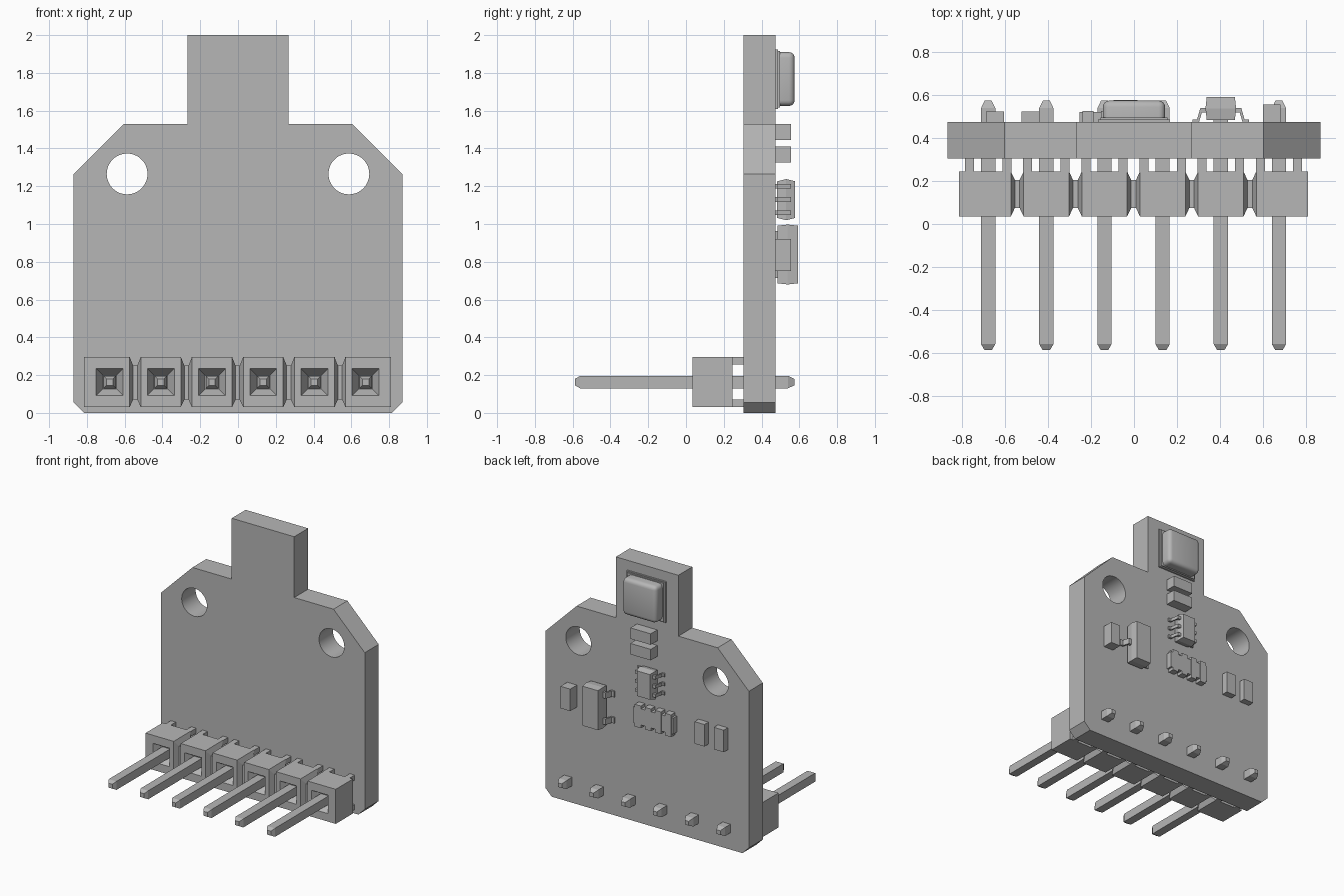
import bpy, bmesh, math

if "Cube" in bpy.data.objects:
    bpy.data.objects.remove(bpy.data.objects["Cube"])

grey = bpy.data.materials.new("plain grey")
grey.use_nodes = True
COLOUR = (0.47, 0.47, 0.47, 1)
grey.diffuse_color = COLOUR
grey.node_tree.nodes["Principled BSDF"].inputs["Base Color"].default_value = COLOUR

BACK = 0.475      # rear face of the board
FRONT = 0.305     # front face of the board
PITCH = 0.271
PIN_Z = 0.163
PIN_X = [(i - 2.5) * PITCH - 0.002 for i in range(6)]


def finish(name, bm, smooth=False):
    bmesh.ops.recalc_face_normals(bm, faces=bm.faces)
    mesh = bpy.data.meshes.new(name)
    bm.to_mesh(mesh)
    bm.free()
    mesh.materials.append(grey)
    obj = bpy.data.objects.new(name, mesh)
    bpy.context.collection.objects.link(obj)
    if smooth:
        activate(obj)
        bpy.ops.object.shade_smooth_by_angle(angle=math.radians(35))
    return obj


def activate(obj):
    bpy.ops.object.select_all(action='DESELECT')
    obj.select_set(True)
    bpy.context.view_layer.objects.active = obj


def loft(bm, axis, sections):
    """Skin rectangles (position, u0, u1, v0, v1) along the x or y axis."""
    rings = []
    for p, u0, u1, v0, v1 in sections:
        ring = []
        for u, v in ((u0, v0), (u1, v0), (u1, v1), (u0, v1)):
            ring.append(bm.verts.new((p, u, v) if axis == 'x' else (u, p, v)))
        rings.append(ring)
    for a, b in zip(rings, rings[1:]):
        for i in range(4):
            j = (i + 1) % 4
            bm.faces.new((a[i], a[j], b[j], b[i]))
    bm.faces.new(rings[0])
    bm.faces.new(rings[-1])


def box(bm, x0, x1, y0, y1, z0, z1):
    loft(bm, 'y', [(y0, x0, x1, z0, z1), (y1, x0, x1, z0, z1)])


def prism(bm, points, axis, start, end):
    """Extrude a 2D outline along y (outline in xz) or z (outline in xy)."""
    verts = [bm.verts.new((a, start, b) if axis == 'y' else (a, b, start)) for a, b in points]
    face = bm.faces.new(verts)
    moved = bmesh.ops.extrude_face_region(bm, geom=[face])["geom"]
    d = end - start
    bmesh.ops.translate(bm, verts=[v for v in moved if isinstance(v, bmesh.types.BMVert)],
                        vec=(0, d, 0) if axis == 'y' else (0, 0, d))


def cut(obj, bm):
    cutter = finish("cutter", bm)
    cutter.hide_render = True
    mod = obj.modifiers.new("cut", 'BOOLEAN')
    mod.operation = 'DIFFERENCE'
    mod.solver = 'EXACT'
    mod.object = cutter
    activate(obj)
    bpy.ops.object.modifier_apply(modifier=mod.name)
    bpy.data.objects.remove(cutter)


# Circuit board with two mounting holes
bm = bmesh.new()
prism(bm, [(-0.815, 0), (0.815, 0), (0.87, 0.055), (0.87, 1.265), (0.603, 1.53), (0.267, 1.53),
           (0.267, 2), (-0.267, 2), (-0.267, 1.53), (-0.603, 1.53), (-0.87, 1.265),
           (-0.87, 0.055)], 'y', FRONT, BACK)
board = finish("board", bm)
bm = bmesh.new()
for side in (-1, 1):
    circle = [(side * 0.587 + 0.108 * math.cos(k * math.tau / 48),
               1.265 + 0.108 * math.sin(k * math.tau / 48)) for k in range(48)]
    prism(bm, circle, 'y', 0.2, 0.6)
cut(board, bm)
activate(board)
bpy.ops.object.shade_smooth_by_angle(angle=math.radians(20))

# Header housing: six blocks joined by narrow waists
full = (0.035, 0.245, 0.03, 0.297)
waist = (0.075, 0.205, 0.07, 0.25)
sections = [(PIN_X[0] - PITCH / 2,) + full]
for x in PIN_X[:-1]:
    mid = x + PITCH / 2
    sections += [(mid - 0.03,) + full, (mid - 0.011,) + waist,
                 (mid + 0.011,) + waist, (mid + 0.03,) + full]
sections.append((PIN_X[-1] + PITCH / 2,) + full)
bm = bmesh.new()
loft(bm, 'x', sections)
housing = finish("header_housing", bm)


def square(y, x, r):
    return (y, x - r, x + r, PIN_Z - r, PIN_Z + r)


# Tapered pockets around the pins
bm = bmesh.new()
for x in PIN_X:
    loft(bm, 'y', [square(0.015, x, 0.083), square(0.095, x, 0.036)])
cut(housing, bm)

# Stand-off feet between housing and board
bm = bmesh.new()
for x in PIN_X:
    for side in (-1, 1):
        for z in (0.03, 0.257):
            c = x + side * 0.087
            box(bm, c - 0.021, c + 0.021, 0.24, FRONT, z, z + 0.04)
finish("header_feet", bm)

# Pins with tapered tips
bm = bmesh.new()
for x in PIN_X:
    loft(bm, 'y', [square(-0.588, x, 0.017), square(-0.56, x, 0.033),
                   square(0.54, x, 0.033), square(0.575, x, 0.016)])
finish("header_pins", bm)

# Sensor: carrier, flange and rounded metal can
bm = bmesh.new()
box(bm, -0.167, 0.167, BACK, 0.488, 1.61, 1.925)
finish("sensor_carrier", bm)
bm = bmesh.new()
box(bm, -0.155, 0.155, 0.485, 0.497, 1.618, 1.917)
finish("sensor_flange", bm)
bm = bmesh.new()
box(bm, -0.145, 0.145, 0.49, 0.575, 1.625, 1.91)
edges = [e for e in bm.edges if max(v.co.y for v in e.verts) > 0.57]
bmesh.ops.bevel(bm, geom=edges, offset=0.03, segments=4, profile=0.5, affect='EDGES')
finish("sensor_can", bm, smooth=True)

# Plain chip parts: x0, x1, height, z0, z1
chips = {
    "upper_capacitor": (-0.087, 0.087, 0.08, 1.445, 1.53),
    "lower_capacitor": (-0.087, 0.087, 0.08, 1.325, 1.41),
    "left_capacitor": (0.6, 0.683, 0.082, 0.75, 0.92),
    "inner_resistor": (-0.525, -0.44, 0.05, 0.765, 0.935),
    "outer_resistor": (-0.69, -0.605, 0.05, 0.765, 0.935),
}
for name, (x0, x1, h, z0, z1) in chips.items():
    bm = bmesh.new()
    box(bm, x0, x1, BACK, BACK + h, z0, z1)
    finish(name, bm)

# Resistor array with contacts along its long edges
bm = bmesh.new()
box(bm, -0.255, 0.085, BACK, 0.522, 0.785, 0.91)
for i in range(4):
    c = -0.085 + (i - 1.5) * 0.086
    box(bm, c - 0.026, c + 0.026, BACK, 0.526, 0.762, 0.933)
finish("resistor_array", bm)


def lead(bm, x, direction, run, top, z, width):
    """Gull-wing lead starting inside a body at x."""
    t = 0.013
    outline = [(-0.02, top), (run * 0.4, top), (run * 0.65, BACK + t), (run, BACK + t),
               (run, BACK), (run * 0.5, BACK), (run * 0.27, top - t * 1.5), (-0.02, top - t * 1.5)]
    prism(bm, [(x + direction * a, b) for a, b in outline], 'z', z - width / 2, z + width / 2)


def package(name, x0, x1, y0, y1, z0, z1, taper):
    bm = bmesh.new()
    mid = (y0 + y1) / 2
    loft(bm, 'y', [(y0, x0 + taper, x1 - taper, z0 + taper, z1 - taper), (mid, x0, x1, z0, z1),
                   (y1, x0 + taper, x1 - taper, z0 + taper, z1 - taper)])
    finish(name, bm)


# Six-lead amplifier
package("amplifier_body", -0.108, 0.028, 0.483, 0.578, 1.02, 1.238, 0.012)
bm = bmesh.new()
for z in (1.06, 1.13, 1.2):
    lead(bm, 0.028, 1, 0.047, 0.555, z, 0.025)
    lead(bm, -0.108, -1, 0.047, 0.555, z, 0.025)
finish("amplifier_leads", bm)

# Three-lead regulator
package("regulator_body", 0.333, 0.476, 0.485, 0.592, 0.68, 0.997, 0.006)
bm = bmesh.new()
lead(bm, 0.476, 1, 0.06, 0.54, 0.838, 0.045)
for z in (0.737, 0.94):
    lead(bm, 0.333, -1, 0.06, 0.54, z, 0.045)
finish("regulator_leads", bm)
